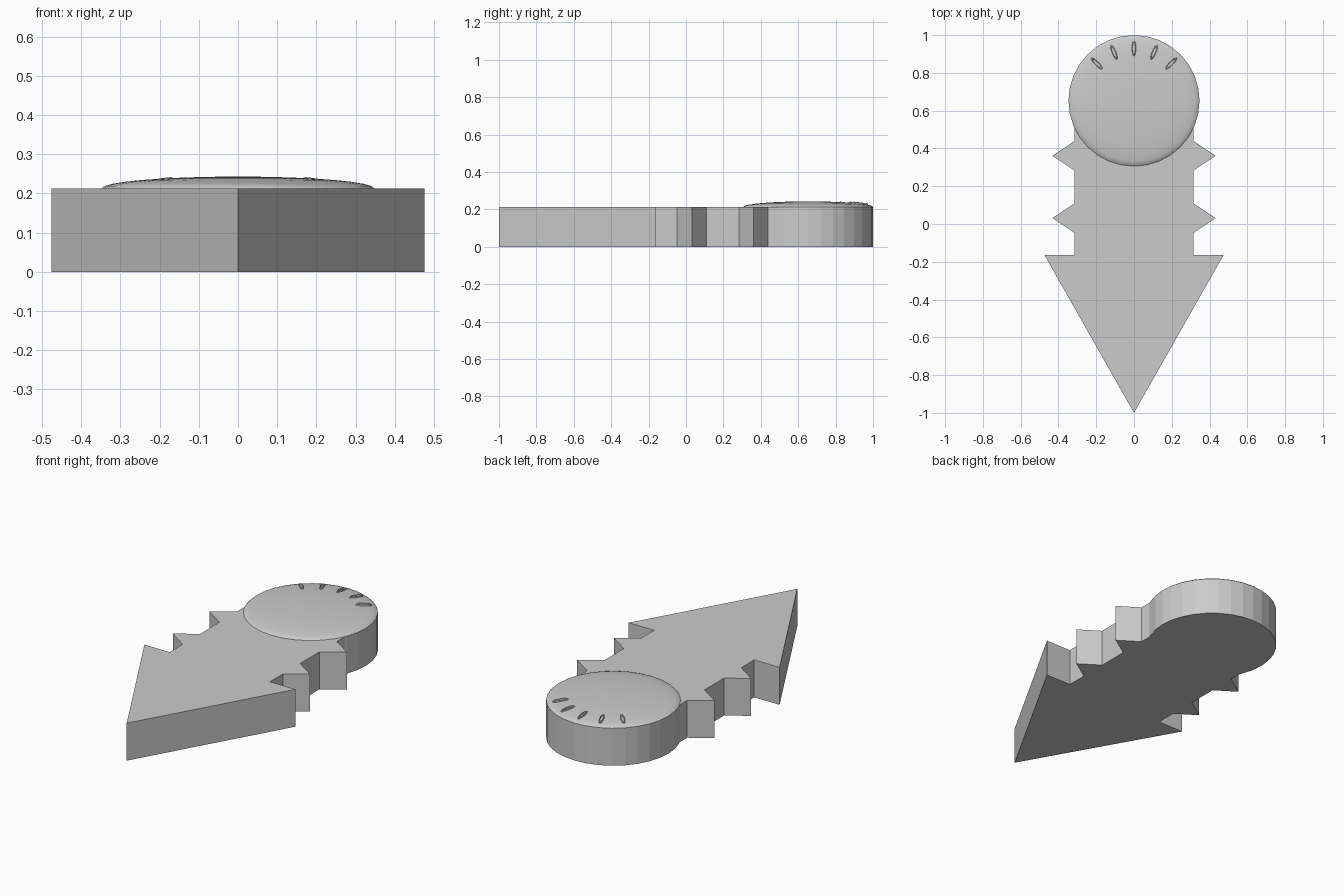
import bpy, bmesh, math
from math import sin, cos, pi, radians, sqrt

if "Cube" in bpy.data.objects:
    bpy.data.objects.remove(bpy.data.objects["Cube"])

TOP, CY, R, DOME = 0.213, 0.653, 0.347, 0.03


def finish(name, bm, smooth=None):
    bmesh.ops.recalc_face_normals(bm, faces=bm.faces)
    mesh = bpy.data.meshes.new(name)
    bm.to_mesh(mesh)
    bm.free()
    ob = bpy.data.objects.new(name, mesh)
    bpy.context.collection.objects.link(ob)
    if smooth:
        bpy.context.view_layer.objects.active = ob
        ob.select_set(True)
        bpy.ops.object.shade_smooth_by_angle(angle=radians(smooth))
        ob.select_set(False)
    return ob


# Flat body: arrowhead, notched shaft and round end as one extruded outline
right = [(0.475, -0.163), (0.315, -0.163)]
for y in (0.031, 0.361):
    right += [(0.315, y - 0.078), (0.432, y), (0.315, y + 0.078)]
right.append((0.315, 0.507))
arc = [(R * cos(radians(a * 11.25)), CY + R * sin(radians(a * 11.25))) for a in range(-2, 19)]
left = [(-x, y) for x, y in reversed(right)]
outline = [(0, -1)] + right + arc + left

bm = bmesh.new()
base = bm.faces.new([bm.verts.new((x, y, 0)) for x, y in outline])
ext = bmesh.ops.extrude_face_region(bm, geom=[base], use_keep_orig=True)
verts = [v for v in ext["geom"] if isinstance(v, bmesh.types.BMVert)]
bmesh.ops.translate(bm, verts=verts, vec=(0, 0, TOP))
finish("body", bm)

# Shallow dome on the round end
bm = bmesh.new()
bmesh.ops.create_uvsphere(bm, u_segments=32, v_segments=16, radius=1)
bmesh.ops.delete(bm, geom=[v for v in bm.verts if v.co.z < -0.01], context='VERTS')
for v in bm.verts:
    v.co = (v.co.x * R, CY + v.co.y * R, TOP + v.co.z * DOME)
finish("dome", bm, 40)

# Five narrow raised rims fanned around the back of the dome
r = 0.278
z = TOP + DOME * sqrt(1 - (r / R) ** 2)
for i, deg in enumerate((45, 67.5, 90, 112.5, 135)):
    bpy.ops.mesh.primitive_torus_add(major_segments=24, minor_segments=8,
                                     major_radius=0.036, minor_radius=0.0065)
    rim = bpy.context.object
    rim.name = f"slit_rim_{i + 1}"
    a = radians(deg)
    rim.location = (r * cos(a), CY + r * sin(a), z)
    rim.rotation_euler = (0, radians(6.6), a)
    rim.scale = (1, 0.25, 1)
    bpy.ops.object.shade_smooth_by_angle(angle=radians(40))
    rim.select_set(False)
